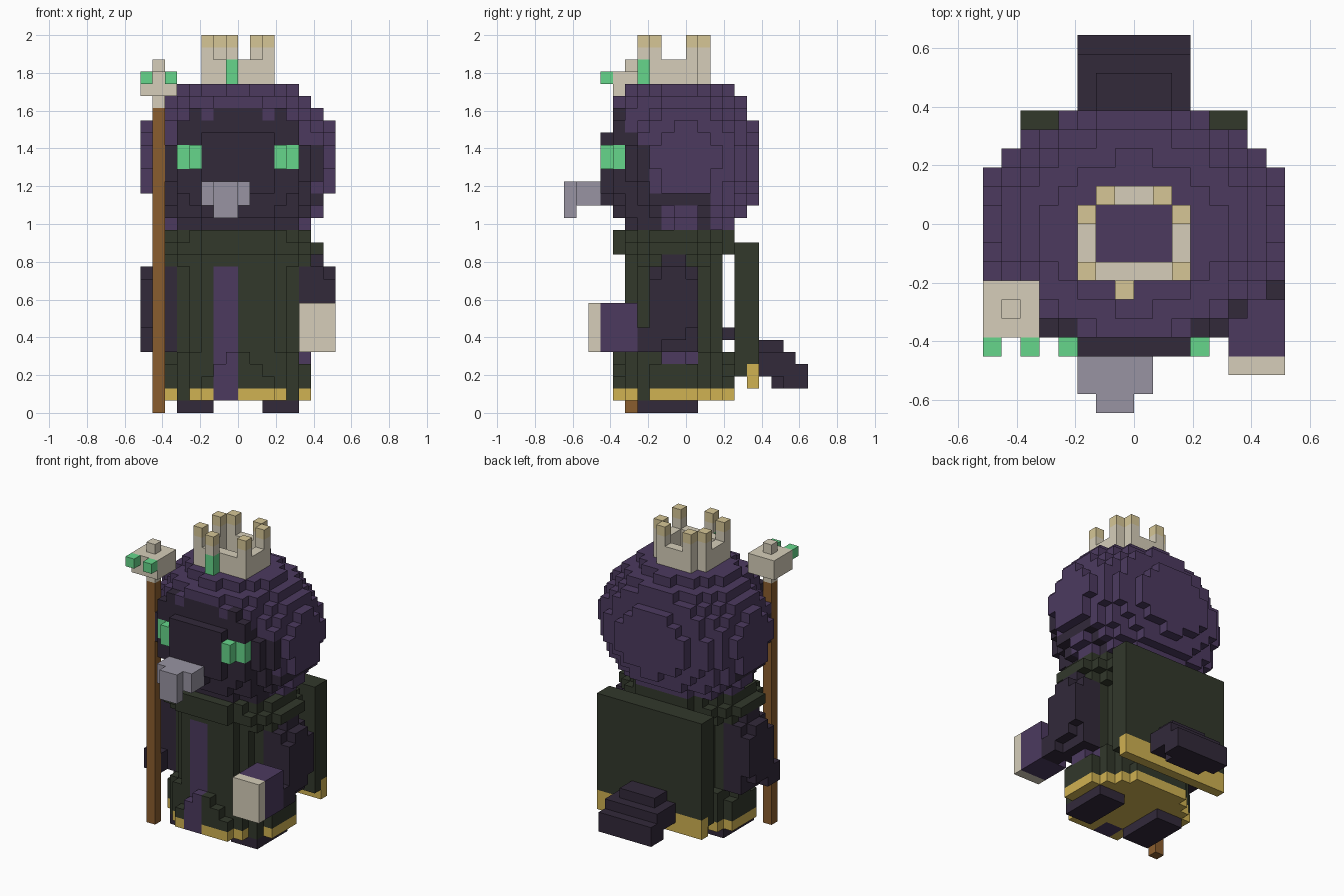
import bpy, bmesh, math
from itertools import product

if "Cube" in bpy.data.objects:
    bpy.data.objects.remove(bpy.data.objects["Cube"], do_unlink=True)

U = 2 / 31  # size of one block


def linear(c):
    c /= 255
    return c / 12.92 if c < 0.04045 else ((c + 0.055) / 1.055) ** 2.4


def material(name, *rgb):
    m = bpy.data.materials.new(name)
    col = [linear(c) for c in rgb] + [1]
    m.use_nodes = True
    m.diffuse_color = col
    bsdf = m.node_tree.nodes["Principled BSDF"]
    bsdf.inputs["Base Color"].default_value = col
    bsdf.inputs["Roughness"].default_value = 0.9
    return m


PURPLE = material("hood purple", 76, 58, 95)
DARK = material("shadow plum", 50, 41, 58)
GREEN = material("robe green", 50, 56, 43)
CREAM = material("bone", 214, 206, 186)
TAN = material("pale gold", 214, 198, 150)
GEM = material("bright green", 102, 214, 139)
GOLD = material("trim gold", 208, 178, 82)
BROWN = material("staff wood", 138, 93, 46)
GREY = material("beak grey", 152, 148, 162)

SIDES = [(a, s) for a in range(3) for s in (0, 1)]


def build(name, cells):
    """Skin a {(x, y, z): material} dictionary of blocks, outer faces only."""
    bm = bmesh.new()
    mats = list(dict.fromkeys(cells.values()))
    verts = {}
    for c, mat in cells.items():
        for axis, s in SIDES:
            n = list(c)
            n[axis] += 1 if s else -1
            if tuple(n) in cells:
                continue
            b, d = (axis + 1) % 3, (axis + 2) % 3
            ring = []
            for p, q in ((0, 0), (1, 0), (1, 1), (0, 1)):
                v = list(c)
                v[axis] += s
                v[b] += p
                v[d] += q
                v = tuple(v)
                if v not in verts:
                    verts[v] = bm.verts.new([t * U for t in v])
                ring.append(verts[v])
            f = bm.faces.new(ring if s else ring[::-1])
            f.material_index = mats.index(mat)
    # Merge flat neighbours of the same colour
    bmesh.ops.dissolve_limit(bm, angle_limit=0.01, verts=bm.verts[:],
                             edges=bm.edges[:], delimit={'MATERIAL'})
    me = bpy.data.meshes.new(name)
    bm.to_mesh(me)
    bm.free()
    for m in mats:
        me.materials.append(m)
    ob = bpy.data.objects.new(name, me)
    bpy.context.collection.objects.link(ob)
    return ob


def box(x0, x1, y0, y1, z0, z1, mat):
    return {c: mat for c in product(range(x0, x1), range(y0, y1), range(z0, z1))}


def shape(bounds, rule):
    """Blocks whose centre gets a material from the rule."""
    out = {}
    for c in box(*bounds, None):
        m = rule(*(t + 0.5 for t in c))
        if m:
            out[c] = m
    return out


# Round hooded head; the face is pushed one block forward
def head_rule(x, y, z):
    ax = abs(x)
    rz = 6.75 if z > 21 else 7.5
    depth = y + 1 if y < -1 and ax < 5 else y
    if (x / 8.3) ** 2 + (depth / 6.25) ** 2 + ((z - 21) / rz) ** 2 > 1:
        return None
    if -7 < x < -6 and -5 < y < -4:  # room for the staff
        return None
    if 20 < z < 22 and ((3 < ax < 4 and y < -6) or (4 < ax < 5 and y < -5)):
        return GEM
    if y < -6 and (ax > 3 or z > 23):
        return None
    if z < 17:
        return DARK if y < -2 or 1 < y < 2 else PURPLE
    if z < 18:
        return DARK if y < 2 else PURPLE
    if z > 24:  # scalloped hood edge over the brow
        return DARK if z < 25 and y < -5 and ax < 4 and not 2 < ax < 3 else PURPLE
    front = -3 if z < 22 else -4 if z < 23 else -5
    return DARK if ax < 7 and y < front else PURPLE


build("hooded_head", shape((-8, 8, -7, 6, 15, 27), head_rule))
build("beak", box(-3, 1, -9, -7, 17, 19, GREY) | box(-2, 0, -10, -9, 16, 19, GREY))

# Crown: ring, seven spikes with pale tips, front gem
crown = {}
for part in ((-2, 2, 1, 2), (-3, -2, -3, 1), (2, 3, -3, 1), (-3, 3, -3, -2)):
    crown |= box(*part, 27, 29, CREAM)
for x, y in ((-2, 1), (1, 1), (-3, 0), (2, 0), (-3, -3), (2, -3), (-1, -4)):
    crown |= box(x, x + 1, y, y + 1, 27, 30, CREAM)
    crown[x, y, 30] = TAN
crown |= box(-1, 0, -4, -3, 27, 29, GEM)
build("crown", crown)


# Robe: hem flaring in steps, straight middle, wide collar
def robe_rule(x, y, z):
    if z > 13 or z < 3:
        rx, ry = 6.1, 5.1
    elif z > 12:
        rx, ry = 6.1, 4.1
    elif z > 5:
        rx, ry = 5.1, 4.1
    else:
        rx, ry = (5.6, 4.6) if z > 4 else (5.8, 4.8)
    if 13 < z < 14:
        rx = 7.0
    if (x / rx) ** 2 + ((y + 1) / ry) ** 2 > 1:
        return None
    if -2 < x < 0 and y < -4 and z < 12:
        return PURPLE
    if x > 4 and 4 < z < 5 and -2 < y < 1:
        return PURPLE
    if z < 2 and not (4 < abs(x) < 5 and y < -3):
        return GOLD
    return GREEN


build("robe", shape((-7, 7, -6, 4, 1, 15), robe_rule))
for side, x in (("right", -5), ("left", 2)):
    build(side + "_foot", box(x, x + 3, -4, 1, 0, 1, DARK))


# Arms reaching forward to staff and book
def arm_rule(x, y, z):
    x = abs(x)
    if z > 12 and abs(y + 1) > 1:
        return None
    d = ((x - 5) / 3.2) ** 3 + abs((y + 1) / 2.2) ** 3 + abs((z - 9) / 4.2) ** 3
    hand = y < -2 and x > 6 and z < 7
    return DARK if x > 5 and (d <= 1 or hand) else None


build("right_arm", shape((-8, -5, -4, 1, 5, 13), arm_rule))
build("left_arm", shape((5, 8, -4, 1, 5, 13), arm_rule))

# Book held in the left hand
build("book", box(5, 8, -7, -4, 5, 9, PURPLE) | box(5, 8, -8, -7, 5, 9, CREAM))

# Staff with bone head and gems
staff = box(-7, -6, -5, -4, 0, 25, BROWN) | box(-7, -6, -5, -4, 25, 29, CREAM)
staff |= box(-8, -5, -6, -3, 26, 28, CREAM)
staff[-8, -7, 27] = staff[-6, -7, 27] = GEM
build("staff", staff)

# Back panel of the cloak with gold hem
build("cape", box(-6, 6, 4, 6, 3, 14, GREEN) | box(-6, 6, 5, 6, 2, 4, GOLD))

# Stepped tail fan
tail = box(-2, 2, 3, 4, 6, 7, DARK) | box(-2, 2, 6, 8, 5, 6, DARK)
tail |= box(-3, 3, 6, 9, 4, 5, DARK) | box(-3, 3, 6, 10, 3, 4, DARK)
tail |= box(-3, 3, 8, 10, 2, 3, DARK) | box(-2, 2, 7, 8, 2, 3, DARK)
build("tail", tail)
